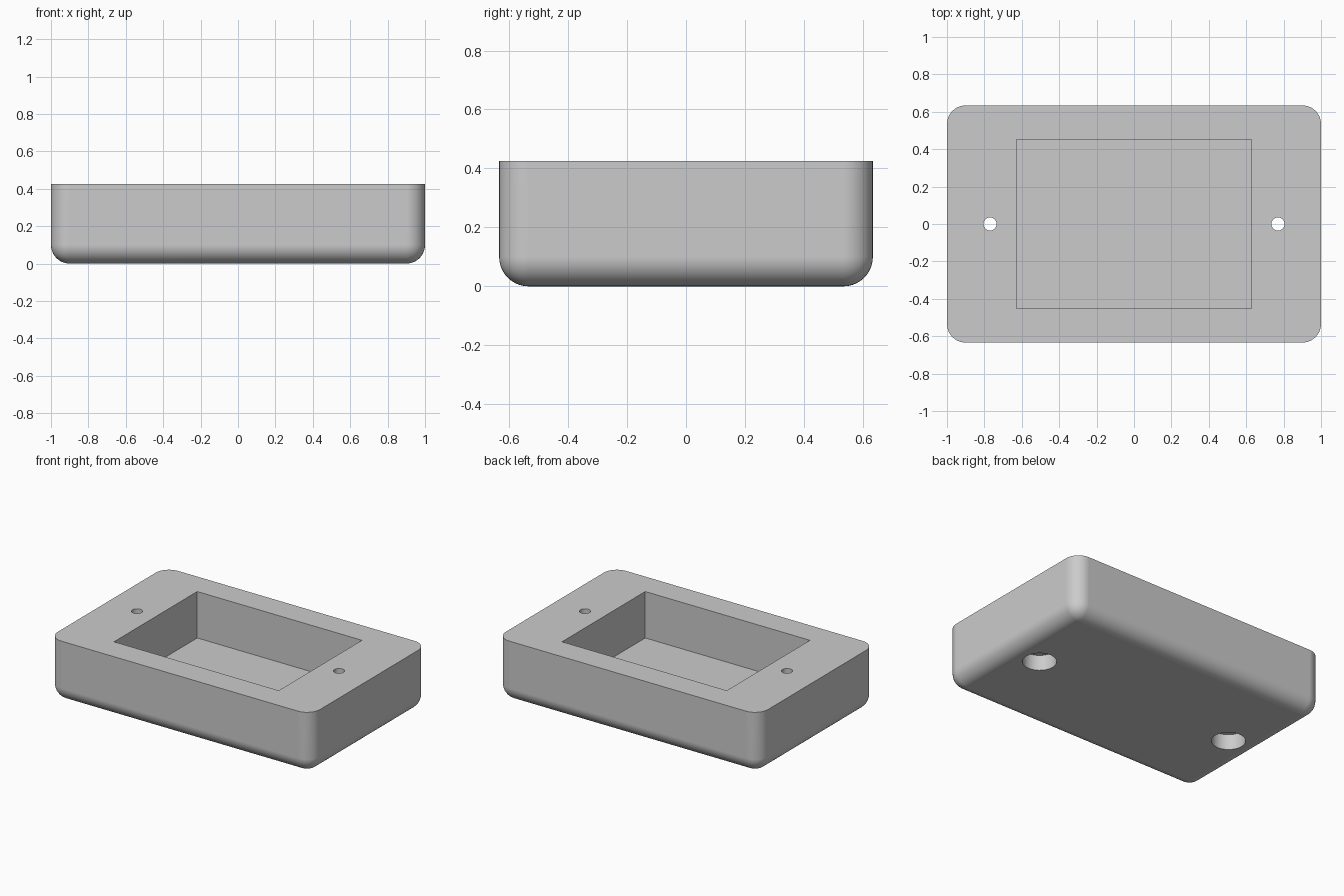
import bpy
import bmesh
import math
from mathutils import Matrix, Vector

if "Cube" in bpy.data.objects:
    bpy.data.objects.remove(bpy.data.objects["Cube"], do_unlink=True)

HEIGHT = 0.425
WALL_RADIUS = 0.1

grey = bpy.data.materials.new("plain grey")
grey.use_nodes = True
colour = (0.6, 0.6, 0.6, 1)
grey.diffuse_color = colour
grey.node_tree.nodes["Principled BSDF"].inputs["Base Color"].default_value = colour


def make_object(name, bm):
    mesh = bpy.data.meshes.new(name)
    bm.to_mesh(mesh)
    bm.free()
    mesh.materials.append(grey)
    obj = bpy.data.objects.new(name, mesh)
    bpy.context.collection.objects.link(obj)
    return obj


def box(size, bottom):
    bm = bmesh.new()
    bmesh.ops.create_cube(bm, size=1)
    bmesh.ops.scale(bm, vec=size, verts=bm.verts)
    bmesh.ops.translate(bm, vec=(0, 0, bottom + size[2] / 2), verts=bm.verts)
    return bm


def cylinder(name, radius, x, bottom, top):
    bm = bmesh.new()
    place = Matrix.Translation(Vector((x, 0, (bottom + top) / 2)))
    bmesh.ops.create_cone(bm, cap_ends=True, segments=48, radius1=radius,
                          radius2=radius, depth=top - bottom, matrix=place)
    return make_object(name, bm)


# Tray body: rounded walls and underside, sharp top rim
bm = box((2, 1.268, HEIGHT), 0)
rounded = [e for e in bm.edges if min(v.co.z for v in e.verts) < 0.01]
bmesh.ops.bevel(bm, geom=rounded, offset=WALL_RADIUS, offset_type='OFFSET',
                segments=10, profile=0.5, affect='EDGES')
body = make_object("tray_body", bm)

# Pocket, screw holes and counterbores
cutters = [make_object("pocket_cutter", box((1.256, 0.906, 0.5), 0.105))]
for side, x in (("left", 0.77), ("right", -0.77)):
    cutters.append(cylinder(side + "_counterbore_cutter", 0.107, x, -0.1, 0.107))
    cutters.append(cylinder(side + "_screw_hole_cutter", 0.035, x, 0.05, 0.6))

for cutter in cutters:
    cutter.hide_render = True
    cut = body.modifiers.new(cutter.name, 'BOOLEAN')
    cut.operation = 'DIFFERENCE'
    cut.solver = 'EXACT'
    cut.object = cutter

# Bake the cuts into the body and drop the cutters
bpy.context.view_layer.update()
graph = bpy.context.evaluated_depsgraph_get()
cut_mesh = bpy.data.meshes.new_from_object(body.evaluated_get(graph))
body.modifiers.clear()
body.data = cut_mesh
for cutter in cutters:
    bpy.data.objects.remove(cutter, do_unlink=True)

# Smooth fillets with crisp rims
bpy.ops.object.select_all(action='DESELECT')
body.select_set(True)
bpy.context.view_layer.objects.active = body
bpy.ops.object.shade_smooth_by_angle(angle=math.radians(35))
normals = body.modifiers.new("even_normals", 'WEIGHTED_NORMAL')
normals.keep_sharp = True
